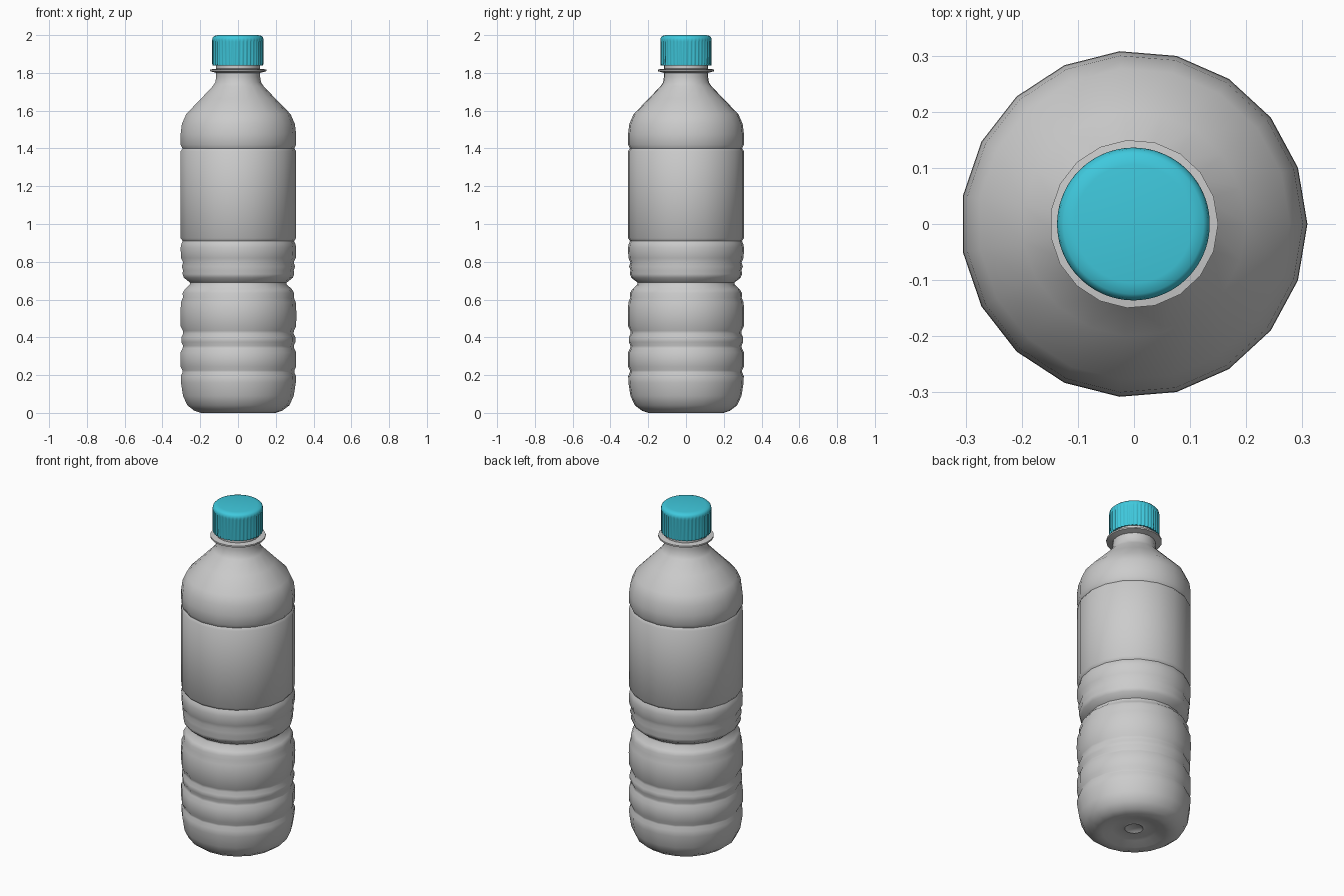
import bpy, bmesh, math


def lathe(name, profile, sides, radius_at=None):
    """Spin (radius, z) points about z; radius_at may vary the radius per side."""
    bm = bmesh.new()
    rings = []
    for k, (r, z) in enumerate(profile):
        if r == 0:
            rings.append([bm.verts.new((0, 0, z))] * sides)
            continue
        ring = []
        for i in range(sides):
            a = 2 * math.pi * i / sides
            rr = radius_at(k, i, r) if radius_at else r
            ring.append(bm.verts.new((rr * math.cos(a), rr * math.sin(a), z)))
        rings.append(ring)
    for lo, hi in zip(rings, rings[1:]):
        for i in range(sides):
            j = (i + 1) % sides
            quad = list(dict.fromkeys((lo[i], lo[j], hi[j], hi[i])))
            bm.faces.new(quad)
    bmesh.ops.recalc_face_normals(bm, faces=bm.faces)
    mesh = bpy.data.meshes.new(name)
    bm.to_mesh(mesh)
    bm.free()
    obj = bpy.data.objects.new(name, mesh)
    bpy.context.collection.objects.link(obj)
    bpy.ops.object.select_all(action='DESELECT')
    obj.select_set(True)
    bpy.context.view_layer.objects.active = obj
    bpy.ops.object.shade_smooth_by_angle(angle=math.radians(50))
    return obj


# Bottle: dimpled base, ribbed lower half, waist, label band, shoulder, neck and collar
bottle = [
    (0, 0.035), (0.035, 0.035), (0.05, 0.025), (0.065, 0.03), (0.12, 0.02),
    (0.17, 0.004), (0.20, 0.0), (0.235, 0.012), (0.272, 0.04), (0.295, 0.09),
    (0.306, 0.16), (0.307, 0.195), (0.298, 0.215), (0.298, 0.225),
    (0.308, 0.245), (0.308, 0.32), (0.297, 0.342), (0.295, 0.355),
    (0.304, 0.375), (0.304, 0.40), (0.294, 0.42), (0.296, 0.435),
    (0.308, 0.46), (0.309, 0.53), (0.306, 0.585), (0.296, 0.61),
    (0.297, 0.635), (0.285, 0.655), (0.258, 0.68), (0.258, 0.69),
    (0.29, 0.715), (0.298, 0.735), (0.295, 0.755), (0.302, 0.775),
    (0.295, 0.797), (0.306, 0.82), (0.308, 0.875), (0.304, 0.895),
    (0.297, 0.91), (0.308, 0.925), (0.308, 1.385), (0.298, 1.40),
    (0.308, 1.42), (0.308, 1.475), (0.301, 1.53), (0.278, 1.582),
    (0.20, 1.662), (0.135, 1.73), (0.122, 1.75), (0.117, 1.78),
    (0.117, 1.80), (0.15, 1.809), (0.15, 1.818), (0.117, 1.822),
    (0.117, 1.95), (0.105, 1.95),
]
lathe("bottle_body", bottle, 19)

# Screw cap with fine vertical grip ridges
cap = [
    (0.118, 1.845), (0.134, 1.84), (0.136, 1.85), (0.136, 1.965),
    (0.136, 1.975), (0.133, 1.988), (0.125, 1.996), (0.105, 2.0), (0, 2.0),
]


def ridges(k, i, r):
    return r - 0.005 if k in (1, 2, 3) and i % 4 >= 2 else r


cap_obj = lathe("screw_cap", cap, 160, ridges)
cap_obj.location.x = -0.001
mat = bpy.data.materials.new("cap_blue")
mat.diffuse_color = (0.05, 0.58, 0.72, 1)
cap_obj.data.materials.append(mat)
